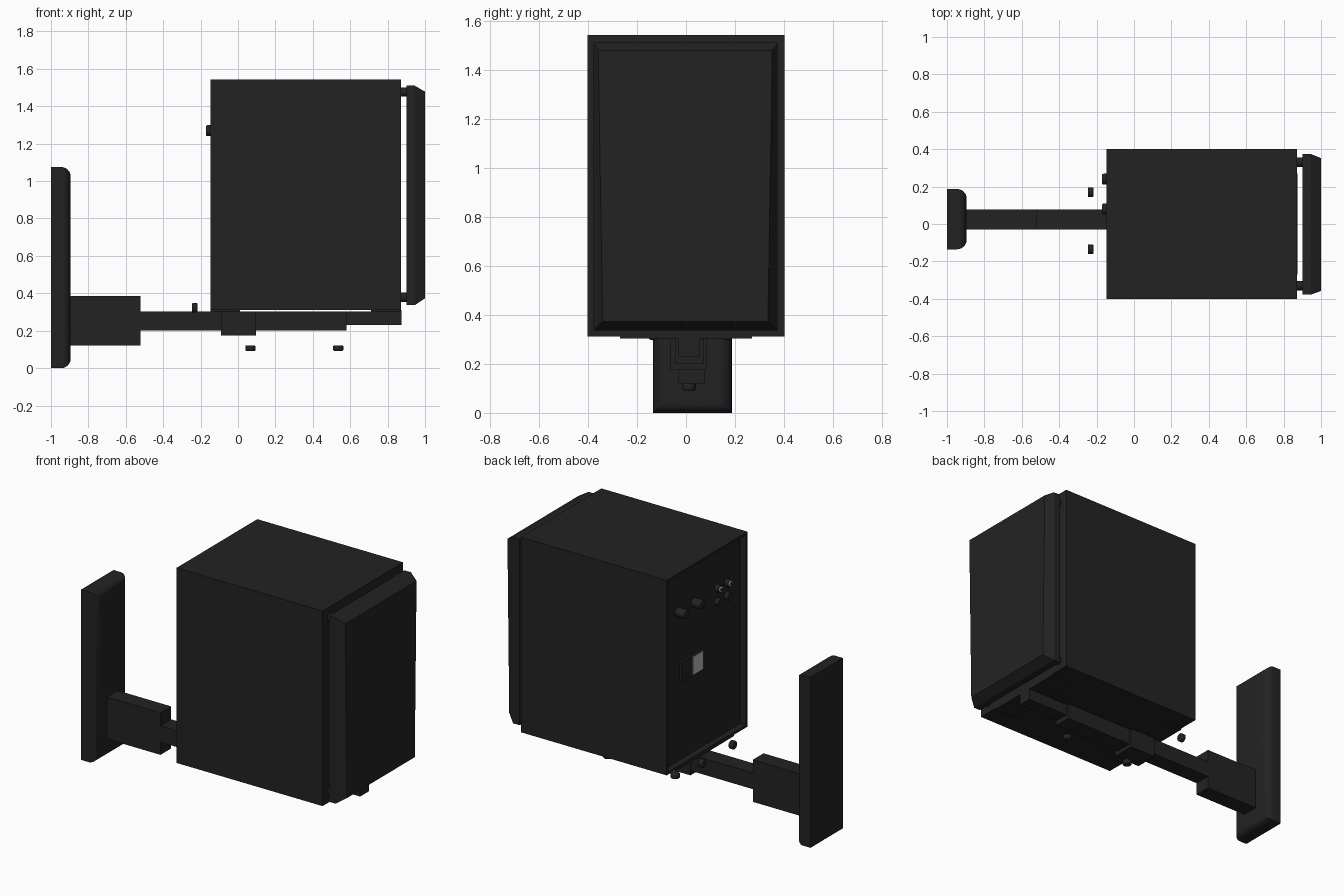
import bpy, bmesh, math
from mathutils import Matrix

if "Cube" in bpy.data.objects:
    bpy.data.objects.remove(bpy.data.objects["Cube"])


def material(name, v):
    m = bpy.data.materials.new(name)
    m.diffuse_color = (v, v, v, 1)
    m.use_nodes = True
    m.node_tree.nodes["Principled BSDF"].inputs["Base Color"].default_value = m.diffuse_color
    return m


BLACK = material("charcoal black", 0.0165)
GREY = material("light grey", 0.5)
WHITE = material("connector white", 0.75)


def finish(name, bm, mat, smooth=False):
    bmesh.ops.recalc_face_normals(bm, faces=bm.faces)
    me = bpy.data.meshes.new(name)
    bm.to_mesh(me)
    bm.free()
    me.materials.append(mat)
    ob = bpy.data.objects.new(name, me)
    bpy.context.collection.objects.link(ob)
    if smooth:
        bpy.ops.object.select_all(action='DESELECT')
        ob.select_set(True)
        bpy.context.view_layer.objects.active = ob
        bpy.ops.object.shade_smooth_by_angle(angle=math.radians(35))
    return ob


def box_bm(x, y, z):
    bm = bmesh.new()
    bmesh.ops.create_cube(bm, size=1)
    for v in bm.verts:
        v.co = [a[0] if c < 0 else a[1] for a, c in zip((x, y, z), v.co)]
    bm.normal_update()
    return bm


def box(name, x, y, z, mat=BLACK):
    return finish(name, box_bm(x, y, z), mat)


def face_toward(bm, sx):
    return next(f for f in bm.faces if f.normal.x * sx > 0.9)


def cylinder(name, centre, r, depth, axis='X', mat=BLACK, bevel=0.0):
    bm = bmesh.new()
    bmesh.ops.create_cone(bm, cap_ends=True, segments=24, radius1=r, radius2=r, depth=depth)
    if bevel:
        rims = [e for e in bm.edges if abs(e.verts[0].co.z - e.verts[1].co.z) < 1e-6]
        bmesh.ops.bevel(bm, geom=rims, offset=bevel, segments=3, profile=0.5, affect='EDGES')
    rot = Matrix.Rotation(math.pi / 2, 4, 'Y') if axis == 'X' else Matrix()
    bm.transform(Matrix.Translation(centre) @ rot)
    return finish(name, bm, mat, True)


# Wall plate, rounded on the side away from the wall
bm = box_bm((-1, -0.895), (-0.135, 0.187), (0, 1.075))
bmesh.ops.bevel(bm, geom=list(face_toward(bm, 1).edges), offset=0.05, segments=6,
                profile=0.5, affect='EDGES')
finish("wall_plate", bm, BLACK, True)

# Arm and clamp running under the cabinet
box("arm_sleeve", (-0.9, -0.52), (-0.03, 0.077), (0.12, 0.385))
box("arm", (-0.53, -0.08), (-0.03, 0.077), (0.2, 0.303))
box("clamp_block", (-0.09, 0.095), (-0.065, 0.085), (0.175, 0.304))
box("rear_rail", (0.09, 0.58), (-0.042, 0.072), (0.2, 0.304))
box("front_rail", (0.57, 0.874), (-0.03, 0.056), (0.23, 0.304))

# Thin pads between rail and cabinet
for i, x in enumerate(((-0.147, 0.012), (0.71, 0.874))):
    box(f"support_pad_{i}", x, (-0.27, 0.27), (0.303, 0.311))

# Loose screws beside and below the arm
for i, y in enumerate((0.17, -0.135)):
    cylinder(f"side_screw_{i}", (-0.232, y, 0.322), 0.026, 0.03, 'X', bevel=0.006)
for i, x in enumerate((0.066, 0.536)):
    cylinder(f"lower_screw_{i}", (x, 0.013, 0.107), 0.027, 0.03, 'Z', bevel=0.006)

# Cabinet with a recessed rear panel
bm = box_bm((-0.147, 0.872), (-0.402, 0.402), (0.311, 1.542))
back = face_toward(bm, -1)
bmesh.ops.inset_region(bm, faces=[back], thickness=0.022)
inner = bmesh.ops.extrude_discrete_faces(bm, faces=[back])["faces"]
for v in inner[0].verts:
    v.co.x += 0.04
finish("cabinet", bm, BLACK)
PANEL = -0.107

# Grille with a chamfered face that narrows a little downwards
bm = box_bm((0.9, 0.945), (-0.378, 0.374), (0.337, 1.51))
front = face_toward(bm, 1)
inner = bmesh.ops.extrude_discrete_faces(bm, faces=[front])["faces"]
for v in inner[0].verts:
    top = v.co.z > 1
    half = 0.355 if top else 0.337
    v.co = (1.0, math.copysign(half, v.co.y) - 0.003, 1.478 if top else 0.373)
finish("grille", bm, BLACK)
for i in range(4):
    cylinder(f"grille_peg_{i}", (0.886, (-0.33, 0.33)[i % 2], (0.378, 1.476)[i // 2]), 0.025, 0.04)

# Rear knobs
for i, y in enumerate((0.24, 0.08)):
    cylinder(f"rear_knob_{i}", (-0.138, y, 1.27), 0.029, 0.066, bevel=0.008)

# Rear sockets: the upper pair have white centres
for i in range(4):
    y, z = (-0.155, -0.25)[i % 2], (1.185, 1.27)[i // 2]
    cylinder(f"socket_{i}", (PANEL - 0.012, y, z), 0.024, 0.03)
    if i > 1:
        cylinder(f"socket_ring_{i}", (PANEL - 0.029, y, z), 0.017, 0.008, mat=WHITE)
        cylinder(f"socket_hole_{i}", (PANEL - 0.034, y, z), 0.009, 0.006)

# Power inlet and switch plate
box("power_inlet", (PANEL - 0.015, PANEL + 0.01), (0.0, 0.22), (0.82, 0.945))
box("switch_plate", (PANEL - 0.02, PANEL - 0.013), (0.005, 0.108), (0.825, 0.94), GREY)
